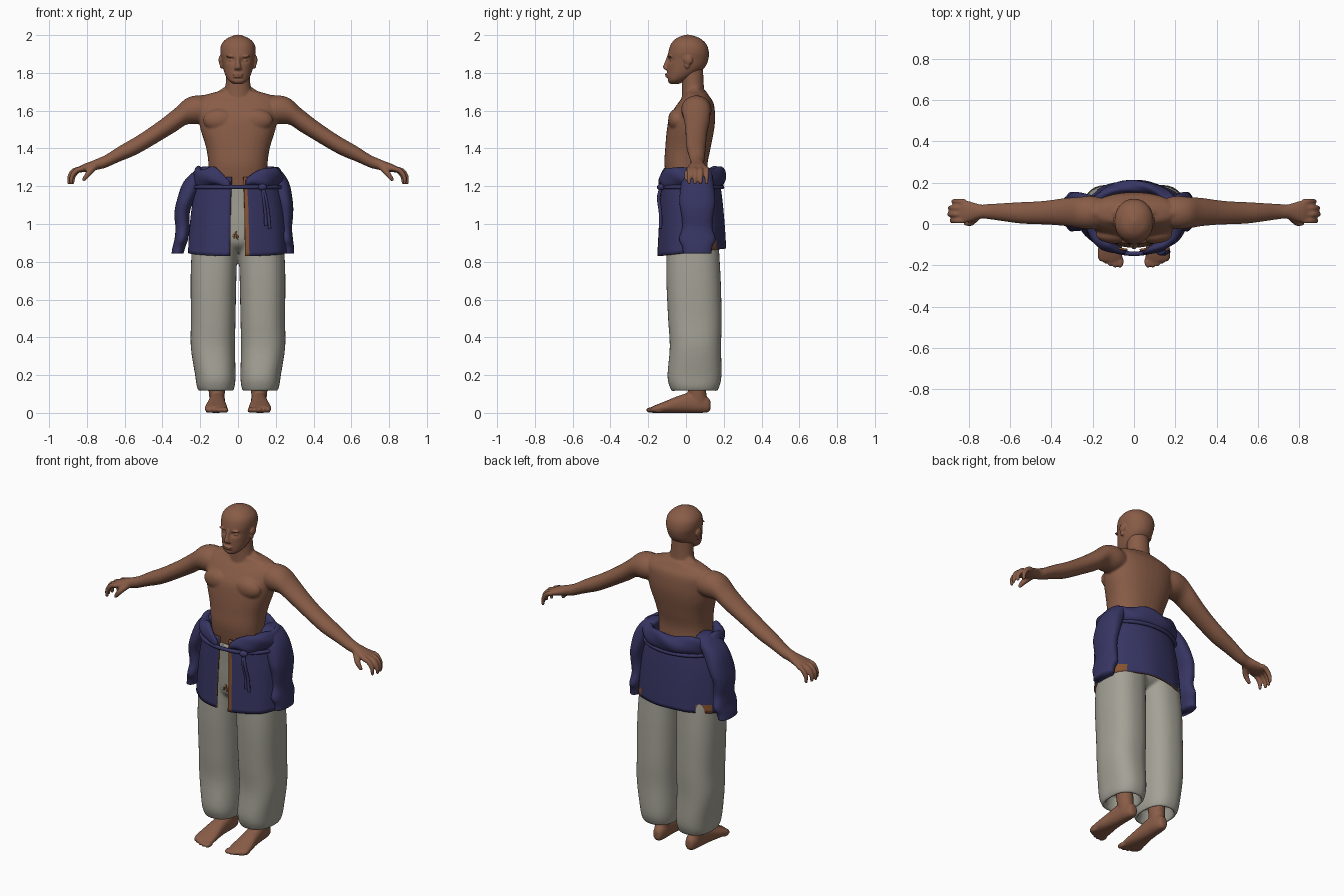
import bpy, bmesh, math
from mathutils import Vector, Matrix

cube = bpy.data.objects.get("Cube")
if cube:
    bpy.data.objects.remove(cube, do_unlink=True)


def material(name, rgb):
    m = bpy.data.materials.new(name)
    m.use_nodes = True
    m.diffuse_color = (*rgb, 1)
    bsdf = m.node_tree.nodes["Principled BSDF"]
    bsdf.inputs["Base Color"].default_value = (*rgb, 1)
    bsdf.inputs["Roughness"].default_value = 0.8
    return m


SKIN = material("brown skin", (0.25, 0.108, 0.063))
NAVY = material("navy cloth", (0.038, 0.036, 0.125))
GREY = material("pale grey cloth", (0.37, 0.36, 0.305))
LINING = material("orange brown lining", (0.24, 0.085, 0.03))


def dense(rows, steps=4):
    """Catmull-Rom interpolation between rows of numbers."""
    out = []
    for i in range(len(rows) - 1):
        quad = [Vector(rows[min(max(k, 0), len(rows) - 1)]) for k in range(i - 1, i + 3)]
        p, a, b, q = quad
        for s in range(steps):
            t = s / steps
            out.append(0.5 * (2 * a + (b - p) * t + (2 * p - 5 * a + 4 * b - q) * t * t
                              + (3 * a - p - 3 * b + q) * t ** 3))
    return out + [Vector(rows[-1])]


def skin_rings(bm, rings):
    """Join closed rings of points into a capped tube."""
    grid = [[bm.verts.new(p) for p in ring] for ring in rings]
    n = len(grid[0])
    for low, high in zip(grid, grid[1:]):
        for j in range(n):
            bm.faces.new((low[j], low[(j + 1) % n], high[(j + 1) % n], high[j]))
    bm.faces.new(grid[0][::-1])
    bm.faces.new(grid[-1])


def loft(bm, axis, rows, side=1, power=2.3, n=40):
    """Rows are position along axis, centre a, centre b, radius a, radius b."""
    rings = []
    for t, a, b, ra, rb in dense(rows):
        ring = []
        for j in range(n):
            c, s = math.cos(math.tau * j / n), math.sin(math.tau * j / n)
            u = a + ra * math.copysign(abs(c) ** (2 / power), c)
            v = b + rb * math.copysign(abs(s) ** (2 / power), s)
            x, y, z = {"x": (t, u, v), "y": (u, t, v), "z": (u, v, t)}[axis]
            ring.append((side * x, y, z))
        rings.append(ring)
    skin_rings(bm, rings)


def blob(bm, centre, size, side=1):
    place = Matrix.Translation((side * centre[0], *centre[1:])) @ Matrix.Diagonal((*size, 1))
    bmesh.ops.create_icosphere(bm, subdivisions=3, radius=1, matrix=place)


def chain(bm, points, side=1):
    """Overlapping balls along a path of x, y, z, radius."""
    for x, y, z, r in dense(points, 6):
        blob(bm, (x, y, z), (r, r, r), side)


def finish(bm, name, mats, voxel=0, iterations=4, recalc=True):
    if recalc:
        bmesh.ops.recalc_face_normals(bm, faces=bm.faces)
    mesh = bpy.data.meshes.new(name)
    bm.to_mesh(mesh)
    bm.free()
    for m in mats:
        mesh.materials.append(m)
    mesh.shade_smooth()
    obj = bpy.data.objects.new(name, mesh)
    bpy.context.collection.objects.link(obj)
    if voxel:
        mod = obj.modifiers.new("Merge", "REMESH")
        mod.mode, mod.voxel_size, mod.use_smooth_shade = "VOXEL", voxel, True
        mod = obj.modifiers.new("Soften", "SMOOTH")
        mod.factor, mod.iterations = 0.5, iterations
    return obj


# Torso, neck, arms and hands
bm = bmesh.new()
loft(bm, "z", [(1.15, 0, .02, .15, .105), (1.3, 0, 0, .155, .113), (1.4, 0, .01, .168, .12),
               (1.5, 0, .024, .198, .125), (1.57, 0, .034, .21, .12), (1.64, 0, .052, .215, .094),
               (1.68, 0, .055, .18, .066), (1.705, 0, .05, .09, .055)])
loft(bm, "z", [(1.62, 0, .045, .08, .07), (1.7, 0, .038, .07, .06), (1.76, 0, .035, .064, .058),
               (1.84, 0, .03, .06, .06)], power=2)
for s in (1, -1):
    blob(bm, (.095, -.05, 1.55), (.09, .045, .06), s)
    chain(bm, [(.04, .05, 1.71, .03), (.12, .055, 1.665, .03), (.22, .055, 1.64, .04)], s)
    loft(bm, "x", [(.12, .055, 1.6, .06, .05), (.2, .055, 1.605, .08, .075),
                   (.27, .055, 1.597, .075, .07), (.33, .058, 1.552, .068, .063),
                   (.4, .056, 1.503, .06, .056), (.47, .054, 1.457, .055, .052),
                   (.545, .054, 1.412, .052, .048), (.63, .057, 1.37, .044, .041),
                   (.7, .06, 1.332, .037, .034), (.74, .06, 1.318, .034, .03),
                   (.78, .06, 1.305, .045, .026), (.82, .06, 1.295, .055, .021),
                   (.845, .06, 1.287, .05, .014)], s, 2)
    for k in range(4):
        y, reach = .016 + .031 * k, (0, .012, .008, -.008)[k]
        chain(bm, [(.825, y, 1.293, .014), (.858 + reach, y, 1.282, .014),
                   (.88 + reach, y, 1.25, .0125), (.883 + reach, y, 1.218, .01)], s)
    chain(bm, [(.76, .035, 1.303, .018), (.79, .006, 1.27, .016), (.815, .003, 1.236, .011)], s)
finish(bm, "body", [SKIN], .006, 6)

# Head with brow, eye sockets, nose, lips and ears
bm = bmesh.new()
loft(bm, "z", [(1.742, 0, -.06, .025, .025), (1.76, 0, -.05, .05, .048), (1.79, 0, -.024, .068, .076),
               (1.83, 0, 0, .08, .1), (1.87, 0, .01, .087, .108), (1.91, 0, .014, .094, .107),
               (1.95, 0, .014, .088, .095), (1.98, 0, .012, .062, .067), (1.995, 0, .01, .03, .035),
               (2.002, 0, .01, .008, .008)], power=2.15, n=64)
for v in bm.verts:
    if v.co.y < -.03:
        dx, dz = abs(v.co.x) - .036, v.co.z - 1.868
        v.co.y += .015 * math.exp(-(dx / .02) ** 2 - (dz / .013) ** 2)
        v.co.y += .007 * math.exp(-(v.co.x / .03) ** 2 - ((v.co.z - 1.767) / .006) ** 2)
loft(bm, "z", [(1.895, 0, -.088, .01, .01), (1.86, 0, -.098, .011, .013), (1.832, 0, -.103, .016, .019),
               (1.82, 0, -.1, .021, .014), (1.814, 0, -.095, .012, .008)], power=2)
blob(bm, (0, -.098, 1.792), (.028, .014, .006))
blob(bm, (0, -.096, 1.78), (.025, .014, .006))
for s in (1, -1):
    blob(bm, (.037, -.084, 1.888), (.027, .012, .007), s)
    blob(bm, (.036, -.074, 1.867), (.016, .012, .009), s)
    blob(bm, (.092, .012, 1.868), (.011, .024, .025), s)
    blob(bm, (.088, .006, 1.842), (.009, .014, .02), s)
finish(bm, "head", [SKIN], .004, 3)

# Bare feet
for s, label in ((1, "left"), (-1, "right")):
    bm = bmesh.new()
    loft(bm, "y", [(.13, .107, .04, .015, .02), (.118, .107, .042, .028, .038), (.08, .108, .05, .038, .05),
                   (.03, .11, .055, .042, .055), (-.04, .113, .045, .047, .045),
                   (-.1, .115, .033, .056, .033), (-.155, .116, .022, .06, .022),
                   (-.18, .115, .017, .05, .016)], s)
    loft(bm, "z", [(.03, .11, .07, .036, .045), (.1, .112, .06, .042, .048), (.17, .114, .055, .046, .05),
                   (.26, .118, .05, .05, .055)], s, 2)
    for k in range(5):
        blob(bm, (.068 + .023 * k, -.182 + .006 * k * (k - 1) / 2, .015),
             (.018 - .0015 * k, .03, .015), s)
    for v in bm.verts:
        v.co.z = max(v.co.z, 0)
    finish(bm, label + "_foot", [SKIN], .006, 2)

# Loose trousers with turned-in hems
bm = bmesh.new()
for s in (1, -1):
    loft(bm, "z", [(.2, .118, .047, .07, .095), (.15, .117, .046, .074, .1), (.112, .116, .045, .086, .113),
                   (.14, .118, .045, .1, .132), (.2, .12, .045, .107, .143), (.35, .133, .05, .117, .136),
                   (.5, .131, .047, .118, .142), (.7, .13, .04, .121, .144), (.85, .124, .036, .121, .14),
                   (.95, .11, .035, .12, .136), (1.1, .09, .03, .11, .13)], s, 2.4)
loft(bm, "z", [(.85, 0, .035, .1, .07), (.9, 0, .035, .18, .125), (1, 0, .033, .21, .136),
               (1.1, 0, .025, .2, .132), (1.2, 0, .012, .17, .125)], power=2.6)
finish(bm, "trousers", [GREY], .008, 5)

# Small stitched mark on the trouser front
bm = bmesh.new()
for x, z in ((-.022, .935), (-.01, .95), (-.004, .93)):
    blob(bm, (x, -.101, z), (.006, .004, .012))
finish(bm, "trouser_stitch", [LINING])

# Open-fronted jacket skirt, lined inside, with a facing on the left edge
bm = bmesh.new()
COLS = 72
rows = dense([(.83, .03, .268, .182), (.95, .03, .26, .176), (1.08, .028, .246, .168),
              (1.18, .025, .225, .16), (1.25, .02, .205, .152)])
grid = []
for z, cy, rx, ry in rows:
    line = []
    for j in range(COLS + 1):
        a = .14 + (math.tau - .3) * j / COLS
        lift = .04 * (1 - math.cos(a)) / 2 * (1.25 - z) / .42
        wave = 1 + .012 * math.sin(9 * a) * (1.25 - z) / .42
        line.append(bm.verts.new((rx * wave * math.sin(a), cy - ry * wave * math.cos(a), z + lift)))
    grid.append(line)
for low, high in zip(grid, grid[1:]):
    for j in range(COLS):
        f = bm.faces.new((low[j], low[j + 1], high[j + 1], high[j]))
        c = f.calc_center_median()
        vent = c.z < .9 and .11 < c.y < .16
        f.material_index = 1 if j == 0 or vent else 0
skirt = finish(bm, "jacket_skirt", [NAVY, LINING], recalc=False)
mod = skirt.modifiers.new("Cloth", "SOLIDIFY")
mod.thickness, mod.offset = .01, -1
mod.material_offset = mod.material_offset_rim = 1

# Folded jacket top rolled round the waist
bm = bmesh.new()
rings = []
for i in range(97):
    t = i / 96
    a = .2 + (math.tau - .4) * t
    d = min(a, math.tau - a)
    end = min(1, .35 + 8 * min(t, 1 - t))
    cz = 1.248 - .05 * math.exp(-(d / .35) ** 2)
    out = Vector((math.sin(a), -math.cos(a), 0))
    mid = Vector((.21 * out.x, .022 + .16 * out.y, cz + .006 * math.sin(7 * a)))
    ring = []
    for k in range(20):
        b = math.tau * k / 20
        fold = end * (1 + .1 * math.sin(3 * b + 6 * a))
        ring.append(mid + out * .03 * fold * math.cos(b) + Vector((0, 0, .05 * fold * math.sin(b))))
    rings.append(ring)
skin_rings(bm, rings)
finish(bm, "jacket_roll", [NAVY])

# Empty sleeves hanging at the sides
for s, label, lean in ((1, "left", 0), (-1, "right", 1)):
    bm = bmesh.new()
    loft(bm, "z", [(z, cx + lean * shift, .06, rx, ry) for z, cx, shift, rx, ry in (
        (1.305, .165, .0, .02, .03), (1.285, .18, .0, .045, .07), (1.22, .215, .02, .055, .085),
        (1.12, .245, .035, .045, .095), (1.05, .252, .045, .04, .084), (.98, .248, .045, .038, .08),
        (.92, .255, .045, .036, .096), (.88, .262, .05, .034, .08), (.845, .265, .055, .032, .075))], s)
    finish(bm, label + "_sleeve", [NAVY])


# Cord belt with knot and two hanging ends
def cord(name, points, radius, cyclic=False):
    curve = bpy.data.curves.new(name, "CURVE")
    curve.dimensions, curve.bevel_depth, curve.bevel_resolution = "3D", radius, 2
    curve.use_fill_caps = True
    line = curve.splines.new("POLY")
    line.points.add(len(points) - 1)
    for p, co in zip(line.points, points):
        p.co = (*co, 1)
    line.use_cyclic_u = cyclic
    curve.materials.append(NAVY)
    bpy.context.collection.objects.link(bpy.data.objects.new(name, curve))


circle = [math.tau * i / 64 for i in range(64)]
cord("belt", [(.232 * math.sin(a), .024 - .168 * math.cos(a), 1.195) for a in circle], .011, True)
for k in (0, 1):
    cord("belt_end_%d" % (k + 1), dense([(.13, -.13, 1.195), (.135 + .012 * k, -.145, 1.14),
                                         (.145 + .015 * k, -.135, 1.06),
                                         (.148 + .02 * k, -.135, .99 - .015 * k)]), .009)
bm = bmesh.new()
blob(bm, (.13, -.132, 1.195), (.024, .02, .018))
finish(bm, "belt_knot", [NAVY])
